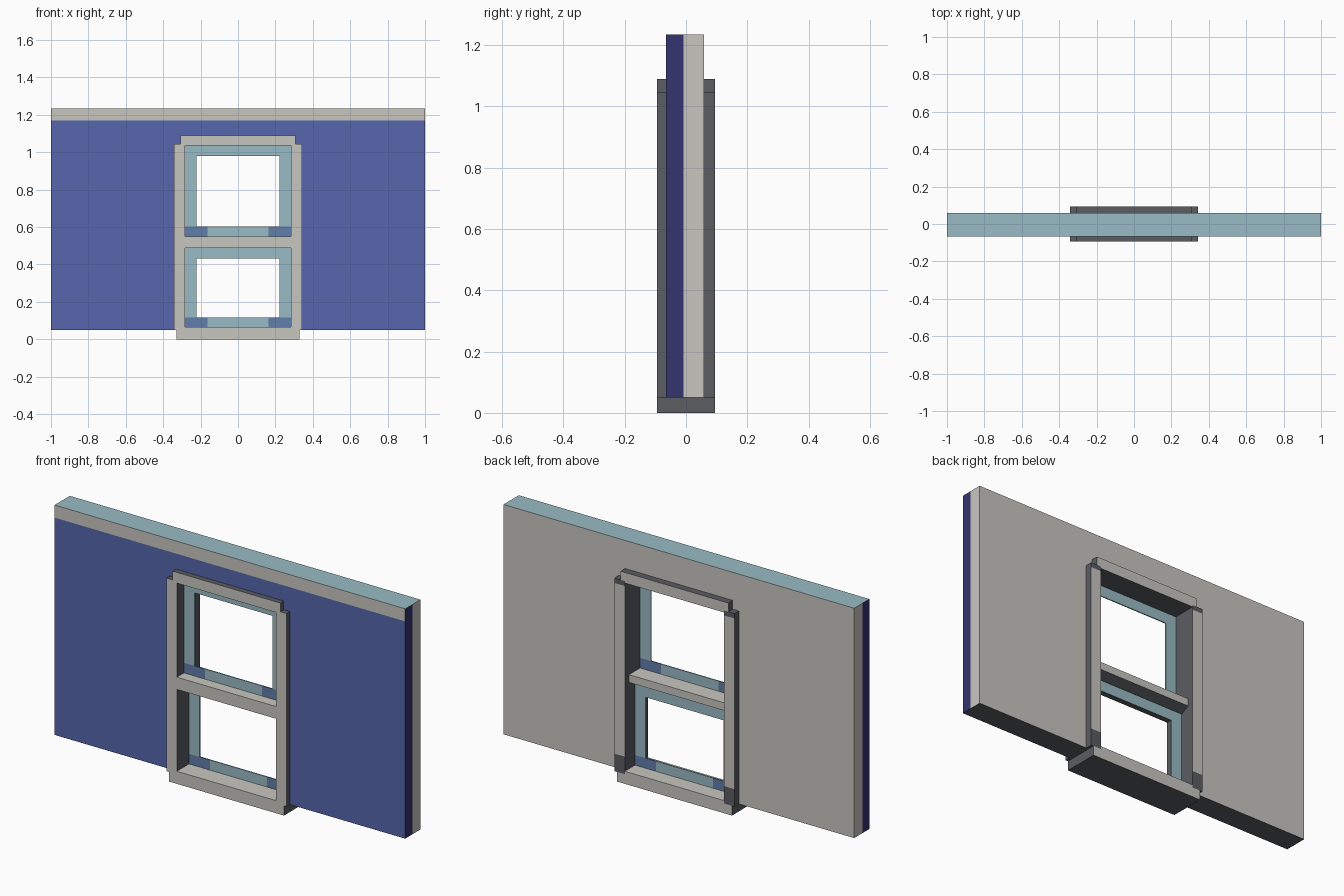
import bpy
import bmesh
from mathutils import Vector

old = bpy.data.objects.get("Cube")
if old:
    bpy.data.objects.remove(old)


def material(name, hex_code):
    """Flat material from an sRGB hex code, stored as linear values."""
    parts = [int(hex_code[i:i + 2], 16) / 255 for i in (0, 2, 4)]
    rgba = [c / 12.92 if c < 0.04 else ((c + 0.055) / 1.055) ** 2.4 for c in parts] + [1]
    mat = bpy.data.materials.new(name)
    mat.use_nodes = True
    mat.diffuse_color = rgba
    mat.node_tree.nodes["Principled BSDF"].inputs["Base Color"].default_value = rgba
    return mat


MATS = [material("light grey", "C8C6C0"), material("dark grey", "5B5D62"),
        material("wall blue", "5666AC"), material("navy", "353570"),
        material("pale teal", "99BBC5"), material("slate blue", "617EAA")]
LIGHT, DARK, BLUE, NAVY, TEAL, SLATE = range(6)


def prism(name, outline, axis, low, high, rule, cuts=()):
    """Extrude an outline along x or y, cut it by planes, colour faces by a rule."""
    bm = bmesh.new()

    def place(a, b, depth):
        return (a, depth, b) if axis == "y" else (depth, a, b)

    face = bm.faces.new([bm.verts.new(place(a, b, low)) for a, b in outline])
    new = bmesh.ops.extrude_face_region(bm, geom=[face])["geom"]
    shift = Vector(place(0, 0, high - low))
    bmesh.ops.translate(bm, vec=shift, verts=[g for g in new if isinstance(g, bmesh.types.BMVert)])
    for point, normal in cuts:
        bmesh.ops.bisect_plane(bm, geom=bm.verts[:] + bm.edges[:] + bm.faces[:],
                               plane_co=point, plane_no=normal)
    bmesh.ops.recalc_face_normals(bm, faces=bm.faces[:])
    for f in bm.faces:
        f.material_index = rule(f.calc_center_median(), f.normal)
    mesh = bpy.data.meshes.new(name)
    bm.to_mesh(mesh)
    bm.free()
    for mat in MATS:
        mesh.materials.append(mat)
    obj = bpy.data.objects.new(name, mesh)
    bpy.context.collection.objects.link(obj)
    return obj


def board(name, x0, x1, z0, z1, y0, y1, rule, cuts=()):
    return prism(name, [(x0, z0), (x1, z0), (x1, z1), (x0, z1)], "y", y0, y1, rule, cuts)


# Wall with an opening for the window
PAINT_TOP, CORE = 1.17, -0.008


def wall_rule(c, n):
    if n.y < -0.5:
        return BLUE if c.z < PAINT_TOP else LIGHT
    if n.z > 0.5:
        return TEAL if c.z > 1.2 else DARK
    if n.z < -0.5:
        return DARK
    if abs(n.x) > 0.5:
        return NAVY if c.y < CORE else LIGHT
    return LIGHT


prism("wall", [(-1, 0.05), (-0.3, 0.05), (-0.3, 1.04), (0.3, 1.04), (0.3, 0.05),
               (1, 0.05), (1, 1.235), (-1, 1.235)], "y", -0.066, 0.058, wall_rule,
      [((0, CORE, 0), (0, 1, 0)), ((0, 0, PAINT_TOP), (0, 0, 1))])


# Window casing
D = 0.094
OPEN = 0.283


def casing_rule(c, n):
    return LIGHT if abs(n.y) > 0.5 else DARK


def ledge_rule(c, n):
    return LIGHT if abs(n.y) > 0.5 or n.z > 0.5 else DARK


def jamb_rule(c, n):
    if n.y > 0.5 and (c.z < 0.14 or c.z > 1.02):
        return DARK
    return casing_rule(c, n)


for side, s in (("right", -1), ("left", 1)):
    xs = sorted((s * OPEN, s * 0.343))
    board(side + "_jamb", *xs, 0.05, 1.045, -D, D, jamb_rule,
          [((0, 0, 0.14), (0, 0, 1)), ((0, 0, 1.02), (0, 0, 1))])

prism("head_casing", [(-OPEN, 1.035), (OPEN, 1.035), (OPEN, 1.045), (0.307, 1.045),
                      (0.307, 1.09), (-0.307, 1.09), (-0.307, 1.045), (-OPEN, 1.045)],
      "y", -D, D, casing_rule)
prism("sill", [(-0.328, 0), (0.328, 0), (0.328, 0.05), (OPEN, 0.05), (OPEN, 0.065),
               (-OPEN, 0.065), (-OPEN, 0.05), (-0.328, 0.05)], "y", -D, D, ledge_rule)

# Meeting rail with a chamfered lower back edge
prism("meeting_rail", [(-D, 0.487), (-D, 0.55), (0.06, 0.55), (0.06, 0.51), (0.015, 0.487)],
      "x", -OPEN, OPEN, ledge_rule)


# Thin sash frames, with darker lower corners
def sash(name, z0, z1, y):
    inner, base, top, half = 0.222, z0 + 0.052, z1 - 0.056, 0.003

    def teal(c, n):
        return TEAL

    def rail_rule(c, n):
        return SLATE if abs(c.x) > 0.163 else TEAL

    board(name + "_top_rail", -OPEN, OPEN, top, z1, y - half, y + half, teal)
    board(name + "_bottom_rail", -OPEN, OPEN, z0, base, y - half, y + half, rail_rule,
          [((x, 0, 0), (1, 0, 0)) for x in (-0.163, 0.163)])
    for side, s in (("right", -1), ("left", 1)):
        board(name + "_" + side + "_stile", *sorted((s * inner, s * OPEN)), base, top,
              y - half, y + half, teal)


sash("upper_sash", 0.55, 1.035, -0.033)
sash("lower_sash", 0.065, 0.487, 0.008)
